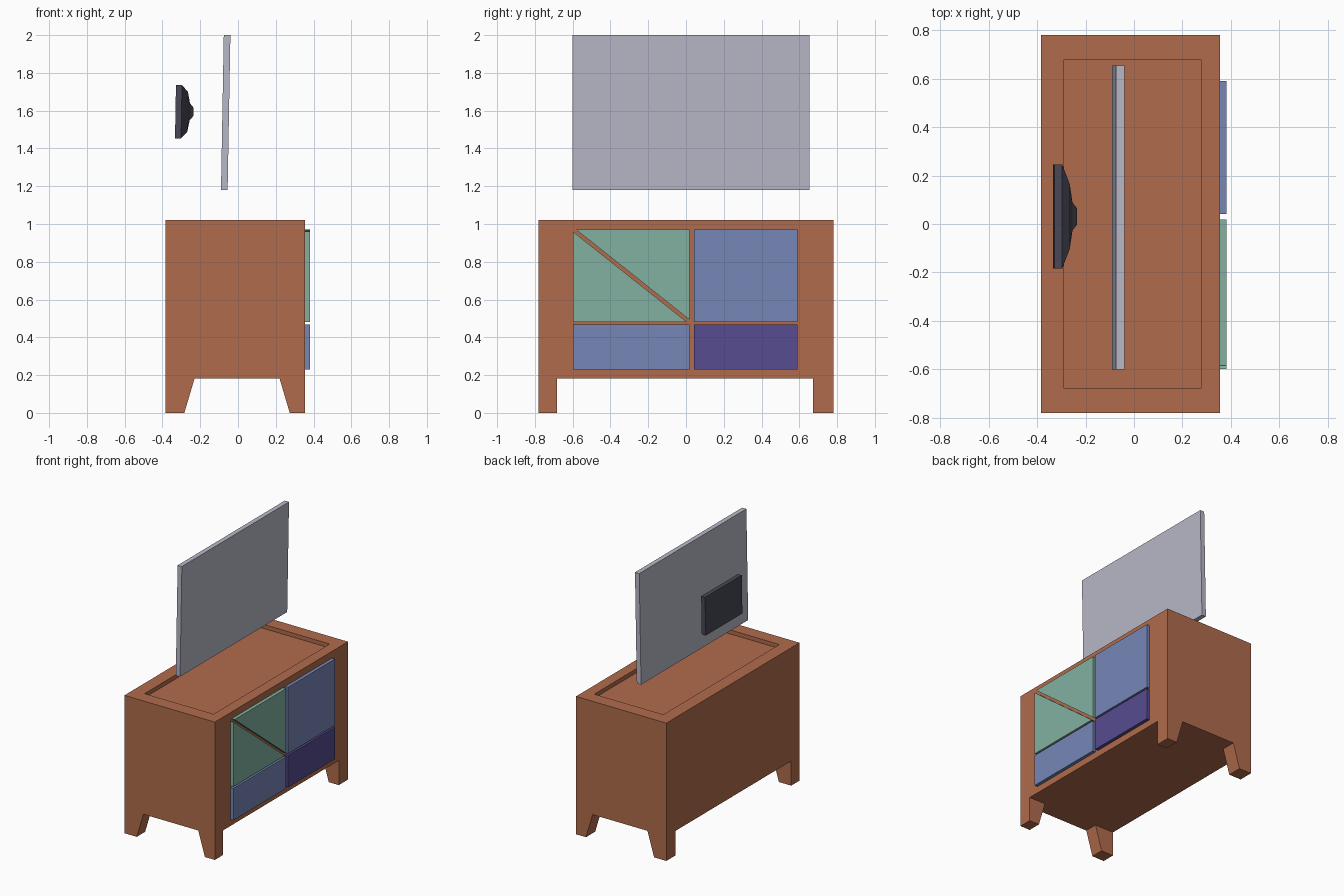
import bpy, bmesh
from mathutils import Vector

if "Cube" in bpy.data.objects:
    bpy.data.objects.remove(bpy.data.objects["Cube"])


def material(name, rgb):
    m = bpy.data.materials.new(name)
    m.diffuse_color = (*rgb, 1)
    m.use_nodes = True
    m.node_tree.nodes["Principled BSDF"].inputs["Base Color"].default_value = m.diffuse_color
    return m


WOOD = material("brown wood", (0.434, 0.150, 0.072))
GREEN = material("soft green", (0.223, 0.440, 0.356))
BLUE = material("soft blue", (0.181, 0.238, 0.468))
PURPLE = material("deep purple", (0.093, 0.072, 0.279))
PALE = material("pale grey", (0.479, 0.479, 0.578))
DARK = material("dark grey", (0.065, 0.063, 0.092))


def finish(bm, name, mat):
    bmesh.ops.recalc_face_normals(bm, faces=bm.faces[:])
    me = bpy.data.meshes.new(name)
    bm.to_mesh(me)
    bm.free()
    me.materials.append(mat)
    ob = bpy.data.objects.new(name, me)
    bpy.context.collection.objects.link(ob)
    return ob


def loft(rings, name, mat):
    """Join rings of equal length with quads and close both ends."""
    bm = bmesh.new()
    vs = [[bm.verts.new(p) for p in r] for r in rings]
    n = len(vs[0])
    for a, b in zip(vs, vs[1:]):
        for i in range(n):
            j = (i + 1) % n
            bm.faces.new((a[i], a[j], b[j], b[i]))
    bm.faces.new(vs[0])
    bm.faces.new(vs[-1])
    return finish(bm, name, mat)


def rect(y0, y1, z0, z1):
    return [(y0, z0), (y1, z0), (y1, z1), (y0, z1)]


# Cabinet: box, four legs pulled from the bottom corners, recessed top
X0, X1, Y, BASE, TOP = -0.385, 0.356, 0.78, 0.182, 1.022
LEG_X, LEG_Y = (-0.23, 0.22), (-0.682, 0.672)
bm = bmesh.new()
bmesh.ops.create_cube(bm, size=1)
for v in bm.verts:
    v.co = (X1 if v.co.x > 0 else X0, Y if v.co.y > 0 else -Y,
            TOP if v.co.z > 0 else BASE)
for axis, cuts in ((0, LEG_X), (1, LEG_Y)):
    for c in cuts:
        p, n = Vector((0, 0, 0)), Vector((0, 0, 0))
        p[axis], n[axis] = c, 1
        bmesh.ops.bisect_plane(bm, geom=bm.verts[:] + bm.edges[:] + bm.faces[:],
                               plane_co=p, plane_no=n)
bm.normal_update()
corners = []
for f in bm.faces:
    c = f.calc_center_median()
    if (f.normal.z < -0.9 and not LEG_X[0] < c.x < LEG_X[1]
            and not LEG_Y[0] < c.y < LEG_Y[1]):
        corners.append(f)
legs = bmesh.ops.extrude_discrete_faces(bm, faces=corners)["faces"]
for f in legs:
    for v in f.verts:
        v.co.z = 0
        if abs(v.co.x - LEG_X[0]) < 1e-4:
            v.co.x = -0.284
        elif abs(v.co.x - LEG_X[1]) < 1e-4:
            v.co.x = 0.274
bmesh.ops.dissolve_limit(bm, angle_limit=0.01, verts=bm.verts[:], edges=bm.edges[:])
bm.normal_update()
top = max(bm.faces, key=lambda f: f.calc_center_median().z)
bmesh.ops.inset_individual(bm, faces=[top], thickness=0.05)
for v in top.verts:
    v.co.x = 0.276 if v.co.x > 0 else -0.29
    v.co.y = 0.68 if v.co.y > 0 else -0.68
well = bmesh.ops.extrude_discrete_faces(bm, faces=[top])["faces"][0]
for v in well.verts:
    v.co.z -= 0.03
finish(bm, "cabinet_body", WOOD)

# Drawer and door plates; the green door is split by a diagonal gap
plates = [
    ("door_upper_half", [(-0.584, 0.972), (0.018, 0.972), (0.018, 0.494)], GREEN),
    ("door_lower_half", [(-0.599, 0.960), (-0.599, 0.480), (0.006, 0.480)], GREEN),
    ("upper_drawer", rect(0.042, 0.591, 0.480, 0.972), BLUE),
    ("lower_left_drawer", rect(-0.599, 0.018, 0.231, 0.467), BLUE),
    ("lower_right_drawer", rect(0.042, 0.591, 0.231, 0.467), PURPLE),
]
for name, pts, mat in plates:
    loft([[(x, y, z) for y, z in pts] for x in (X1, 0.381)], name, mat)

# Screen panel, leaning slightly
LEAN = 0.018
loft([[(x + LEAN * (z - 1.18), y, z) for y, z in rect(-0.6, 0.655, 1.18, 2.0)]
      for x in (-0.09, -0.055)], "screen_panel", PALE)

# Rear housing: slab tapering in steps to a small block (x, half width, half height)
CY, CZ = 0.031, 1.594
steps = [(-0.331, 0.215, 0.141), (-0.299, 0.215, 0.141), (-0.267, 0.133, 0.106),
         (-0.255, 0.058, 0.045), (-0.236, 0.034, 0.022)]
loft([[(x + LEAN * (z - CZ), y, z) for y, z in rect(CY - w, CY + w, CZ - h, CZ + h)]
      for x, w, h in steps], "rear_housing", DARK)
